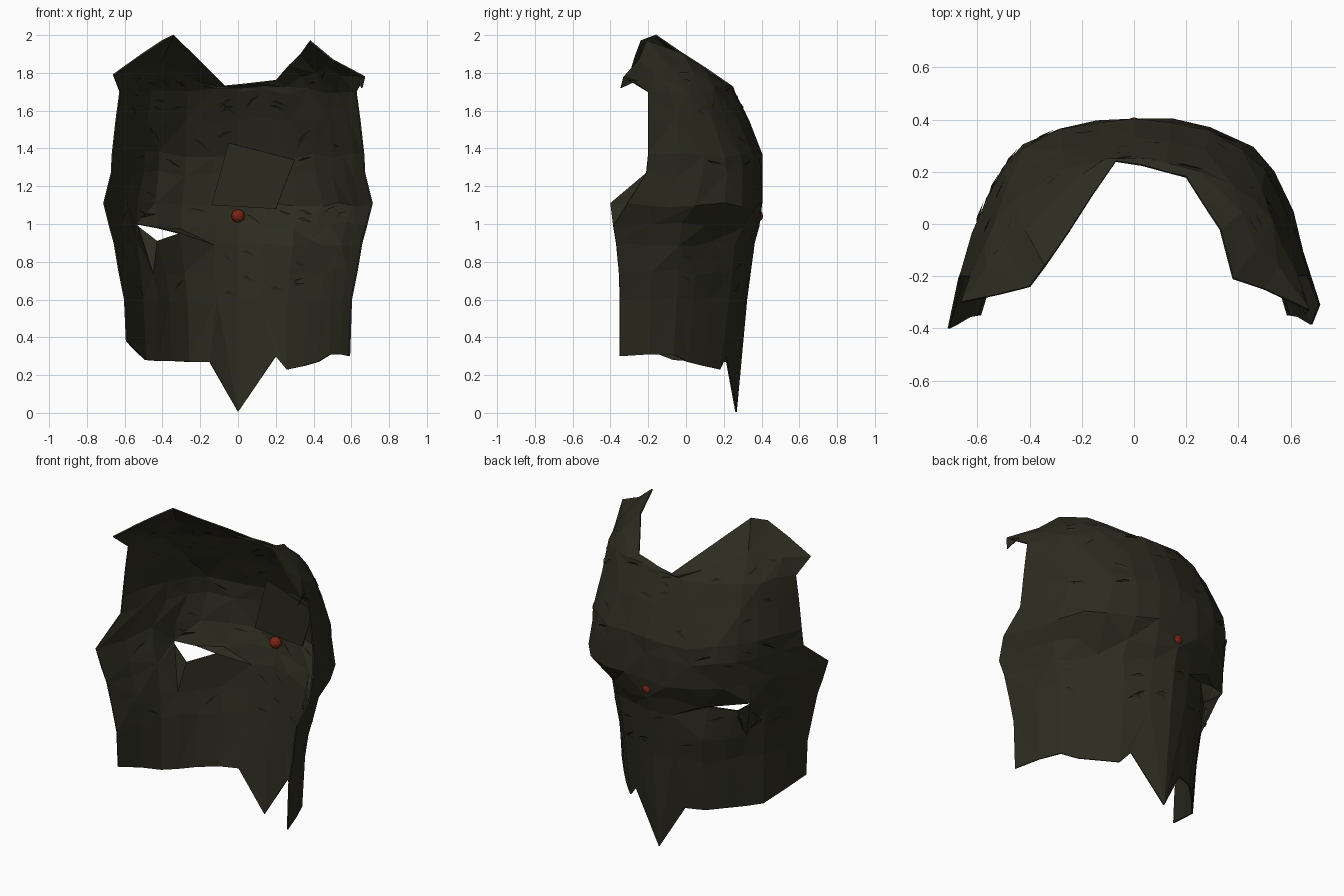
import bpy, bmesh, math, random
from mathutils import Vector

if "Cube" in bpy.data.objects:
    bpy.data.objects.remove(bpy.data.objects["Cube"])
random.seed(4)


def material(name, rgb):
    m = bpy.data.materials.new(name)
    m.diffuse_color = (*rgb, 1)
    m.use_nodes = True
    m.node_tree.nodes["Principled BSDF"].inputs["Base Color"].default_value = m.diffuse_color
    return m


olive = material("dark olive", (0.0255, 0.0245, 0.0145))
red = material("dull red", (0.21, 0.018, 0.006))


def add_object(name, bm, mat, thickness=0):
    me = bpy.data.meshes.new(name)
    bm.to_mesh(me)
    bm.free()
    me.materials.append(mat)
    ob = bpy.data.objects.new(name, me)
    bpy.context.collection.objects.link(ob)
    if thickness:
        mod = ob.modifiers.new("thickness", 'SOLIDIFY')
        mod.thickness = thickness
        mod.offset = 0
    return ob


def mirrored(half):
    return [(-x, d) for x, d in half] + [(0, 1)] + half[::-1]


# Arched cross-sections as width and depth fractions: full and narrow
full = mirrored([(1, 0), (.92, .28), (.85, .5), (.76, .72), (.63, .85), (.42, .95), (.2, .995)])
narrow = mirrored([(1, 0), (.92, .25), (.83, .46), (.72, .58), (.6, .71), (.44, .86), (.2, .96)])

# Levels: height, half width, front edge y, back y, narrowness left and right
levels = [(.3, .59, -.35, .265, 1, 1), (.6, .6, -.35, .32, 1, 1), (.75, .63, -.355, .34, 1, 1),
          (.9, .655, -.37, .36, 1, 1), (.99, .68, -.385, .385, .85, .7), (1.11, .71, -.4, .4, .25, 0),
          (1.27, .67, -.21, .4, .1, .15), (1.37, .665, -.2, .4, .2, .3), (1.55, .645, -.2, .33, .45, .5),
          (1.7, .625, -.2, .255, .65, .65)]

# Ragged bottom heights and the top rim with two shoulder peaks
hem = [.38, .33, .28, .275, .275, .27, .27, .005, .3, .23, .25, .27, .31, .31, .3]
rim = [(-.66, -.3, 1.79), (-.52, -.27, 1.89), (-.4, -.24, 1.97), (-.34, -.16, 2),
       (-.25, -.03, 1.91), (-.16, .11, 1.82), (-.07, .24, 1.73), (.03, .225, 1.74),
       (.12, .2, 1.75), (.2, .18, 1.76), (.27, .07, 1.84), (.33, -.02, 1.9),
       (.38, -.21, 1.97), (.5, -.25, 1.87), (.67, -.33, 1.78)]

grid = []
for i, (z, w, e, b, k_left, k_right) in enumerate(levels):
    row = []
    for j in range(15):
        k = k_left if j < 7 else k_right
        fx = full[j][0] * (1 - k) + narrow[j][0] * k
        fd = full[j][1] * (1 - k) + narrow[j][1] * k
        edge = e + (.09 if z == 1.11 and fx > 0 else 0)
        p = Vector((fx * w, edge + (b - edge) * fd, hem[j] if i == 0 else z))
        if i and 0 < j < 14 and j != 7:
            p += Vector((random.uniform(-.008, .008), random.uniform(-.01, .004),
                         random.uniform(-.02, .02)))
        row.append(p)
    grid.append(row)

# Notches either side of the bottom spike
grid[0][6] = Vector((-.15, .22, .27))
grid[0][8] = Vector((.2, .21, .3))

# Torn slit on the left
grid[3][3] = Vector((-.53, .125, .985))
grid[3][4] = Vector((-.43, .1, .91))
grid[3][5] = Vector((-.31, .22, .95))
grid[4][3] = Vector((-.54, .135, 1.0))
grid[4][4] = Vector((-.42, .19, .978))

top = [Vector(p) for p in rim]
# Slightly swollen row between the shoulders and the rim
grid.append([(a + b) / 2 + Vector((.015 * math.copysign(1, a.x), .008, .003))
             if 0 < j < 14 else (a + b) / 2
             for j, (a, b) in enumerate(zip(grid[-1], top))])
grid.append(top)

# Curved shell, triangulated
bm = bmesh.new()
verts = [[bm.verts.new(p) for p in row] for row in grid]
for i in range(len(verts) - 1):
    for j in range(14):
        a, b, c, d = verts[i][j], verts[i][j + 1], verts[i + 1][j + 1], verts[i + 1][j]
        if (i, j) == (3, 3):
            continue
        if (i, j) == (3, 4):
            bm.faces.new((b, c, d))
        elif (i + j) % 2:
            bm.faces.new((a, b, c))
            bm.faces.new((a, c, d))
        else:
            bm.faces.new((a, b, d))
            bm.faces.new((b, c, d))
# Drooping point at the right shoulder tip
bm.faces.new([bm.verts.new(p) for p in ((.67, -.33, 1.78), (.655, -.345, 1.72), (.64, -.26, 1.76))])
add_object("shell", bm, olive, .008)

# Long crumpled slivers lying along the shell, denser near the shoulders
bm = bmesh.new()
for k in range(100):
    i = random.choice((1, 2, 4, 5, 6, 7, 8, 8, 9, 9))
    j = random.randrange(1, 12)
    a, b, c, d = grid[i][j], grid[i][j + 1], grid[i + 1][j + 1], grid[i + 1][j]
    n = (b - a).cross(d - a).normalized()

    def spot(u, v, lift):
        return a.lerp(b, u).lerp(d.lerp(c, u), v) + n * lift
    u, v = random.uniform(0, .2), random.uniform(.1, .8)
    s = random.choice((-1, 1))
    v2 = random.uniform(.1, .9)
    tri = [spot(u, v, 0), spot(u + .75, v2, s * .01),
           spot(u + .35, (v + v2) / 2 + .12, s * .012)]
    bm.faces.new([bm.verts.new(p) for p in tri])
add_object("slivers", bm, olive)

# Raised panel on the inside of the back
bm = bmesh.new()
panel = [bm.verts.new(p) for p in ((-.14, .37, 1.1), (.2, .355, 1.08), (.3, .325, 1.34), (-.05, .36, 1.43))]
bm.faces.new(panel)
add_object("inner_panel", bm, olive, .008)

# Small red stud showing on both sides of the back
bm = bmesh.new()
bmesh.ops.create_icosphere(bm, subdivisions=2, radius=.036)
bmesh.ops.translate(bm, verts=bm.verts, vec=(0, .373, 1.043))
add_object("red_stud", bm, red)
